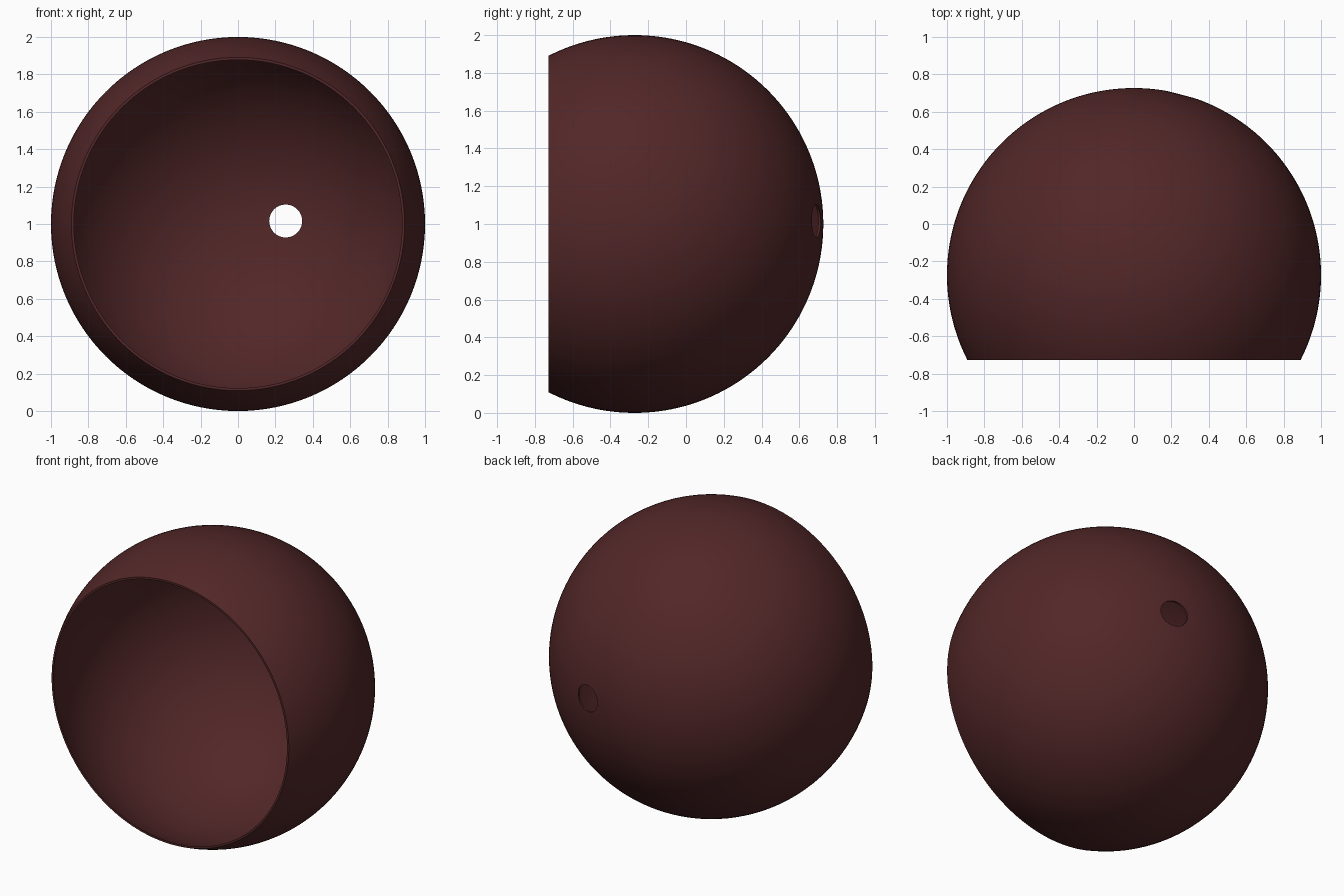
import bpy, bmesh
from math import sin, cos, acos, pi
from mathutils import Matrix, Vector

if "Cube" in bpy.data.objects:
    bpy.data.objects.remove(bpy.data.objects["Cube"], do_unlink=True)

CENTRE = Vector((0, -0.273, 1))
OUTER, INNER = 1.0, 0.988      # thin wall
CUT = -0.454                   # open front plane, measured from the centre
STEPS, SEGMENTS = 64, 128

# Material
maroon = bpy.data.materials.new("dark maroon")
maroon.use_nodes = True
colour = (0.085, 0.02, 0.021, 1)
maroon.diffuse_color = colour
bsdf = maroon.node_tree.nodes["Principled BSDF"]
bsdf.inputs["Base Color"].default_value = colour
bsdf.inputs["Roughness"].default_value = 0.7


def add_object(name, bm):
    mesh = bpy.data.meshes.new(name)
    bm.to_mesh(mesh)
    bm.free()
    obj = bpy.data.objects.new(name, mesh)
    bpy.context.collection.objects.link(obj)
    return obj


def arc(radius):
    """Points from the back pole to the cut plane."""
    end = acos(CUT / radius)
    return [Vector((radius * sin(end * i / STEPS), radius * cos(end * i / STEPS), 0))
            for i in range(STEPS + 1)]


# Shell: outer arc, flat rim and inner arc revolved about the y axis
bm = bmesh.new()
profile = [bm.verts.new(p) for p in arc(OUTER) + arc(INNER)[::-1]]
edges = [bm.edges.new(pair) for pair in zip(profile, profile[1:])]
bmesh.ops.spin(bm, geom=profile + edges, cent=(0, 0, 0), axis=(0, 1, 0),
               angle=2 * pi, steps=SEGMENTS, use_merge=False)
bmesh.ops.remove_doubles(bm, verts=bm.verts, dist=0.0001)
bmesh.ops.recalc_face_normals(bm, faces=bm.faces)
bmesh.ops.translate(bm, vec=CENTRE, verts=bm.verts)
shell = add_object("hollow_shell", bm)
shell.data.materials.append(maroon)

# Cutter for the round hole through the back wall
bm = bmesh.new()
bmesh.ops.create_cone(bm, cap_ends=True, segments=64, radius1=0.088, radius2=0.088, depth=0.6,
                      matrix=Matrix.Translation((0.255, 0.7, 1.016)) @ Matrix.Rotation(pi / 2, 4, "X"))
cutter = add_object("hole_cutter", bm)
cutter.data.materials.append(maroon)

# Cut the hole, then smooth everything but the rims
cut = shell.modifiers.new("back_hole", "BOOLEAN")
cut.operation = "DIFFERENCE"
cut.solver = "EXACT"
cut.object = cutter
bpy.ops.object.select_all(action="DESELECT")
bpy.context.view_layer.objects.active = shell
shell.select_set(True)
bpy.ops.object.modifier_apply(modifier=cut.name)
bpy.data.objects.remove(cutter, do_unlink=True)
bpy.ops.object.shade_smooth_by_angle(angle=pi / 6)
